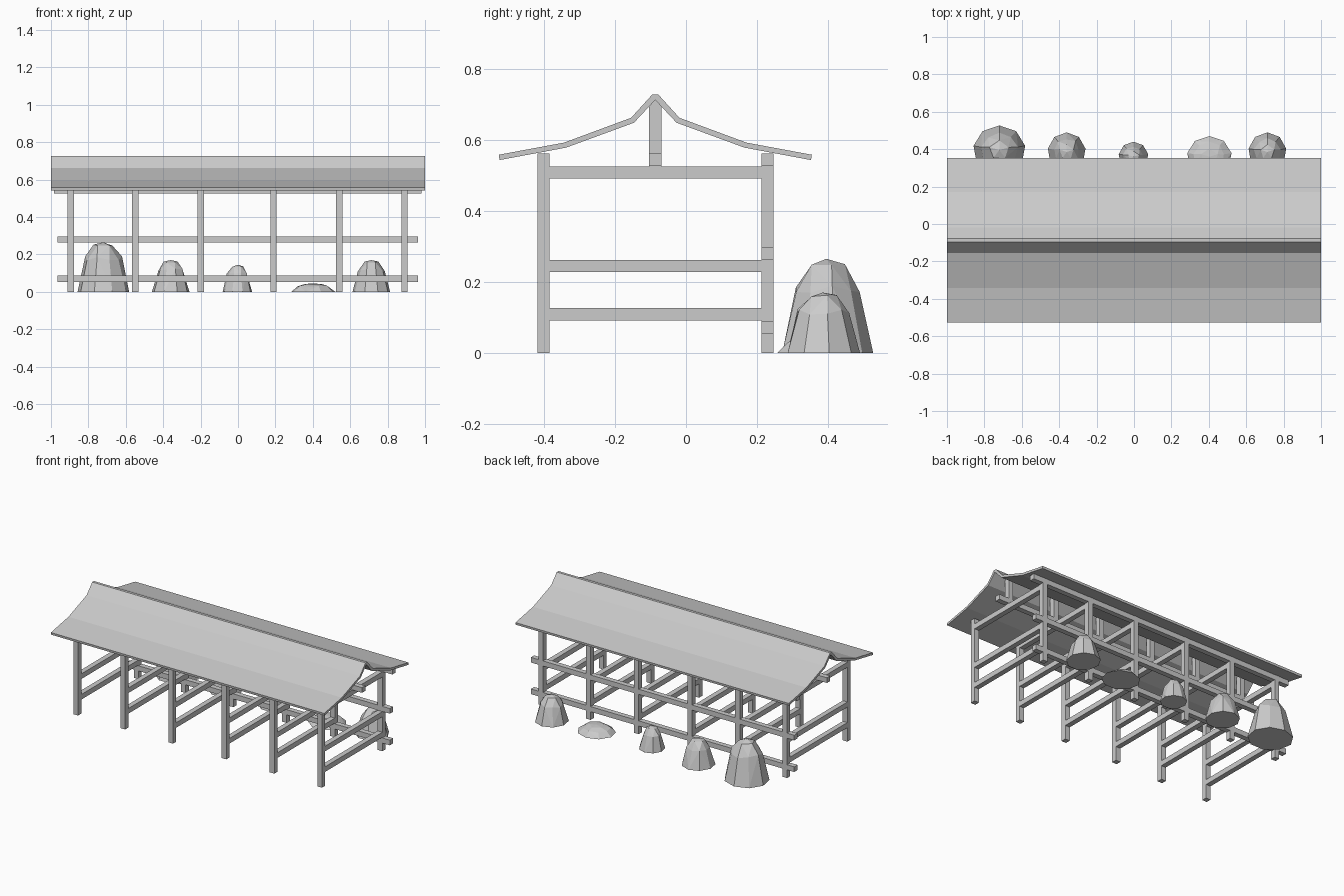
import bpy, bmesh, math, random

if "Cube" in bpy.data.objects:
    bpy.data.objects.remove(bpy.data.objects["Cube"])

random.seed(4)


def finish(name, bm):
    bmesh.ops.recalc_face_normals(bm, faces=bm.faces)
    me = bpy.data.meshes.new(name)
    bm.to_mesh(me)
    bm.free()
    ob = bpy.data.objects.new(name, me)
    bpy.context.collection.objects.link(ob)
    return ob


def box(name, x0, x1, y0, y1, z0, z1):
    bm = bmesh.new()
    bmesh.ops.create_cube(bm, size=1)
    for v in bm.verts:
        v.co.x = x0 if v.co.x < 0 else x1
        v.co.y = y0 if v.co.y < 0 else y1
        v.co.z = z0 if v.co.z < 0 else z1
    return finish(name, bm)


# Roof: one thin curved profile, mirrored about the ridge and extruded along x
RIDGE = -0.0865
top = [(0.4405, 0.558), (0.257, 0.592), (0.068, 0.662), (0.009, 0.727)]
low = [(0.4385, 0.543), (0.251, 0.578), (0.060, 0.648), (0.0, 0.712)]
outer = [(RIDGE - y, z) for y, z in top] + [(RIDGE + y, z) for y, z in reversed(top)]
inner = [(RIDGE + y, z) for y, z in low] + [(RIDGE - y, z) for y, z in reversed(low[:-1])]
bm = bmesh.new()
face = bm.faces.new([bm.verts.new((-1, y, z)) for y, z in outer + inner])
ext = bmesh.ops.extrude_face_region(bm, geom=[face])
moved = [g for g in ext['geom'] if isinstance(g, bmesh.types.BMVert)]
bmesh.ops.translate(bm, verts=moved, vec=(2, 0, 0))
finish("roof", bm)

# Repeating timber frames: posts, king post and three cross ties
W = 0.017
FRONT, BACK = -0.401, 0.23
for i, x in enumerate((-0.895, -0.55, -0.2, 0.19, 0.542, 0.89), 1):
    a, b = x - W, x + W
    box(f"front_post_{i}", a, b, FRONT - W, FRONT + W, 0, 0.562)
    box(f"back_post_{i}", a, b, BACK - W, BACK + W, 0, 0.562)
    box(f"king_post_{i}", a, b, RIDGE - W, RIDGE + W, 0.525, 0.714)
    for part, z in (("low_tie", 0.109), ("mid_tie", 0.245), ("top_tie", 0.508)):
        box(f"{part}_{i}", a, b, FRONT + W, BACK - W, z - W, z + W)

# Long beams and back rails
for name, y, z0, z1, x0, x1 in (
        ("ridge_beam", RIDGE, 0.527, 0.561, -0.983, 0.98),
        ("eave_beam", BACK, 0.527, 0.561, -0.983, 0.98),
        ("upper_back_rail", BACK, 0.263, 0.297, -0.965, 0.962),
        ("lower_back_rail", BACK, 0.054, 0.088, -0.965, 0.962)):
    box(name, x0, x1, y - W, y + W, z0, z1)


# Faceted boulders: convex hull of tapering rings
def boulder(name, x, y, rx, ry, h):
    bm = bmesh.new()
    rings = ((9, 1.0, 0.0, 0.0), (9, 0.68, 0.68, 0.05), (5, 0.38, 0.94, 0.02), (1, 0.0, 1.0, 0.0))
    turn = math.pi / 2
    for n, r, z, jitter in rings:
        for k in range(n):
            a = turn + 2 * math.pi * k / n
            rr = r + random.uniform(-jitter, jitter)
            zz = z + random.uniform(-jitter, jitter)
            bm.verts.new((x + rx * rr * math.cos(a), y + ry * rr * math.sin(a), h * zz))
    bmesh.ops.convex_hull(bm, input=bm.verts)
    bmesh.ops.dissolve_limit(bm, angle_limit=math.radians(4), verts=bm.verts, edges=bm.edges)
    finish(name, bm)


for i, spec in enumerate((
        (-0.72, 0.395, 0.14, 0.132, 0.265),
        (-0.36, 0.385, 0.102, 0.105, 0.17),
        (-0.003, 0.36, 0.08, 0.08, 0.145),
        (0.403, 0.36, 0.12, 0.11, 0.045),
        (0.713, 0.385, 0.102, 0.105, 0.17)), 1):
    boulder(f"boulder_{i}", *spec)
